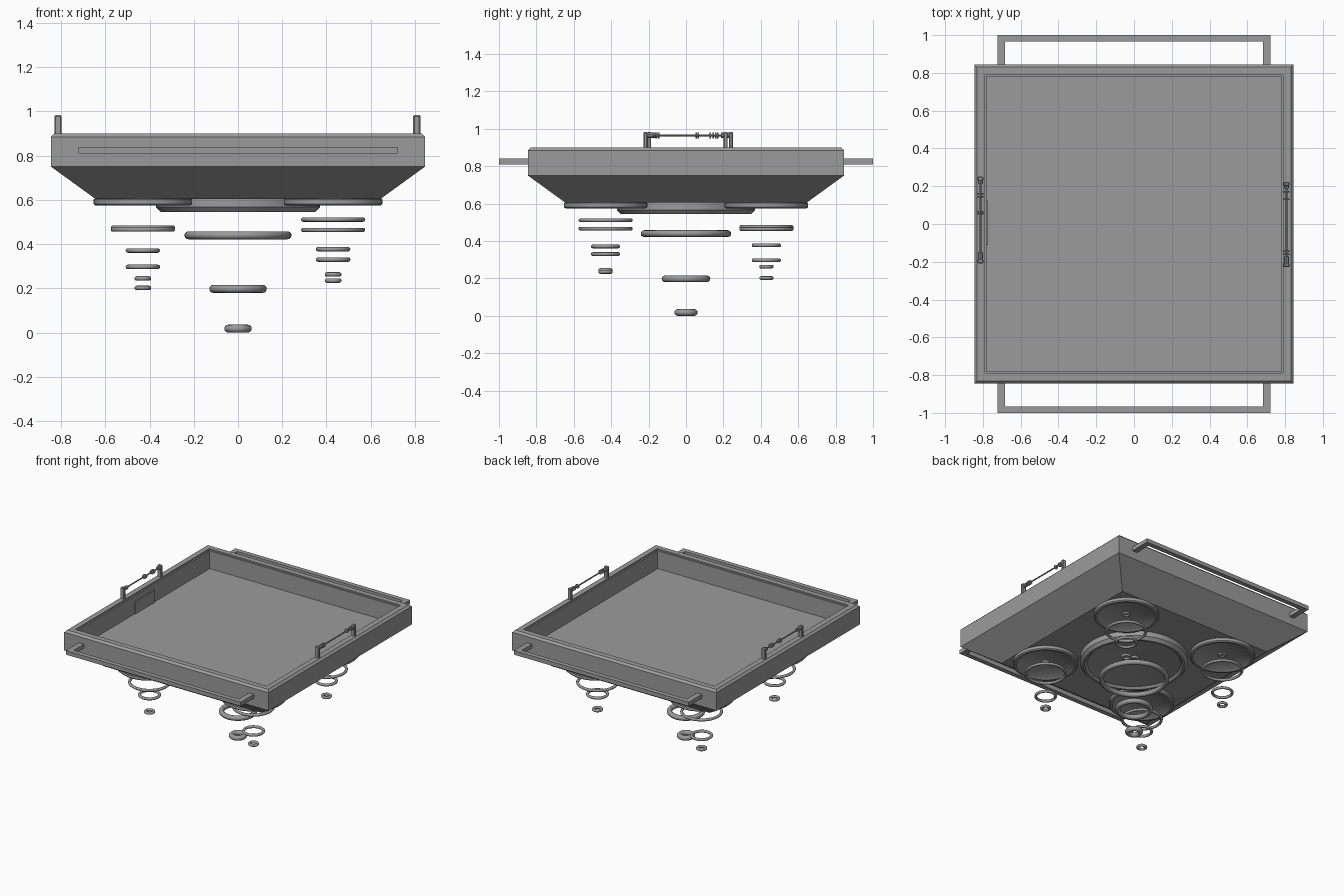
import bpy, bmesh, math

if "Cube" in bpy.data.objects:
    bpy.data.objects.remove(bpy.data.objects["Cube"])

GREY = bpy.data.materials.new("hull grey")
GREY.diffuse_color = (0.33, 0.33, 0.33, 1)
GREY.use_nodes = True
GREY.node_tree.nodes["Principled BSDF"].inputs["Base Color"].default_value = GREY.diffuse_color


def finish(name, bm, smooth=False):
    bmesh.ops.recalc_face_normals(bm, faces=bm.faces)
    me = bpy.data.meshes.new(name)
    bm.to_mesh(me)
    bm.free()
    me.materials.append(GREY)
    ob = bpy.data.objects.new(name, me)
    bpy.context.collection.objects.link(ob)
    if smooth:
        bpy.ops.object.select_all(action='DESELECT')
        ob.select_set(True)
        bpy.context.view_layer.objects.active = ob
        bpy.ops.object.shade_smooth_by_angle(angle=math.radians(35))
    return ob


def loft(name, profile, n, x=0, y=0, closed=False, square=False):
    """Sweep (radius, z) points around z; square lofts use half-widths."""
    bm = bmesh.new()
    k = math.sqrt(2) if square else 1
    off = math.pi / 4 if square else 0
    loops = []
    for r, z in profile:
        loops.append([bm.verts.new((x + k * r * math.cos(off + math.tau * i / n),
                                    y + k * r * math.sin(off + math.tau * i / n), z))
                      for i in range(n)])
    pairs = list(zip(loops, loops[1:]))
    if closed:
        pairs.append((loops[-1], loops[0]))
    for a, b in pairs:
        for i in range(n):
            j = (i + 1) % n
            bm.faces.new((a[i], a[j], b[j], b[i]))
    if not closed:
        bm.faces.new(loops[0])
        bm.faces.new(loops[-1])
    return finish(name, bm, not square)


def ring(name, outer, tube, x, y, z):
    pts = [(outer - tube + tube * math.cos(math.tau * i / 12),
            z + tube * math.sin(math.tau * i / 12)) for i in range(12)]
    return loft(name, pts, 48, x, y, closed=True)


def box(name, x0, x1, y0, y1, z0, z1):
    bm = bmesh.new()
    bmesh.ops.create_cube(bm, size=1)
    for v in bm.verts:
        v.co = (x1 if v.co.x > 0 else x0, y1 if v.co.y > 0 else y0,
                z1 if v.co.z > 0 else z0)
    return finish(name, bm)


def rod(name, x, y0, y1, z, r, n=10):
    bm = bmesh.new()
    bmesh.ops.create_cone(bm, cap_ends=True, segments=n, radius1=r, radius2=r, depth=y1 - y0)
    for v in bm.verts:
        a, b, c = v.co
        v.co = (x + a, (y0 + y1) / 2 + c, z + b)
    return finish(name, bm, True)


# Open tray hull with tapered underside, chamfered rim and inner ledge
loft("hull", [(0.645, 0.605), (0.845, 0.75), (0.845, 0.885), (0.83, 0.9), (0.79, 0.9),
              (0.79, 0.89), (0.78, 0.89), (0.78, 0.757)], 4, square=True)
box("inner_wall_panel", -0.782, -0.774, -0.11, 0.125, 0.757, 0.85)

# Central thruster dish and its descending rings
loft("main_dish", [(0.37, 0.607), (0.37, 0.567), (0.35, 0.545), (0.335, 0.545),
                   (0.32, 0.56), (0.03, 0.6)], 64)
ring("main_hub", 0.04, 0.012, 0, 0, 0.597)
for outer, z in ((0.242, 0.44), (0.13, 0.198), (0.062, 0.018)):
    ring("main_pulse_ring", outer, 0.018, 0, 0, z)

# Corner thrusters: position signs, then heights of the large, middle and small rings
CORNERS = (((-1, -1), (0.466, 0.371, 0.245)), ((1, -1), (0.511, 0.33, 0.235)),
           ((-1, 1), (0.475, 0.297, 0.202)), ((1, 1), (0.464, 0.377, 0.263)))
for (sx, sy), heights in CORNERS:
    x, y = 0.43 * sx, 0.43 * sy
    loft("corner_dish", [(0.215, 0.609), (0.223, 0.602), (0.223, 0.582), (0.215, 0.575),
                         (0.2, 0.575), (0.19, 0.583), (0.025, 0.6)], 48, x, y)
    ring("corner_hub", 0.03, 0.008, x, y, 0.598)
    for outer, z in zip((0.145, 0.078, 0.038), heights):
        ring("corner_pulse_ring", outer, 0.01, x, y, z)

# U-shaped bumper frames at front and back
for s in (-1, 1):
    ya, yb, yc = sorted((s * 0.83, s * 0.965)), sorted((s * 0.965, s)), 0
    box("bumper_bar", -0.722, 0.722, *yb, 0.81, 0.84)
    for t in (-1, 1):
        box("bumper_arm", *sorted((t * 0.682, t * 0.722)), *ya, 0.81, 0.84)

# Side rails: posts with short sleeves, a thin rod and beads
RAILS = ((-0.813, -0.197, 0.24, (0.055, 0.065, 0.145, 0.16)),
         (0.808, -0.217, 0.212, (-0.16, -0.145, 0.13, 0.17)))
for x, y0, y1, beads in RAILS:
    for y in (y0, y1):
        ob = box("rail_post", x - 0.016, x + 0.016, y - 0.011, y + 0.011, 0.89, 0.983)
        bev = ob.modifiers.new("soft edge", 'BEVEL')
        bev.width = 0.005
        bev.segments = 1
    rod("rail_rod", x, y0, y1, 0.965, 0.005)
    rod("rail_sleeve", x, y0, y0 + 0.045, 0.965, 0.014)
    rod("rail_sleeve", x, y1 - 0.025, y1, 0.965, 0.014)
    for b in beads:
        rod("rail_bead", x, b - 0.004, b + 0.004, 0.965, 0.016)
